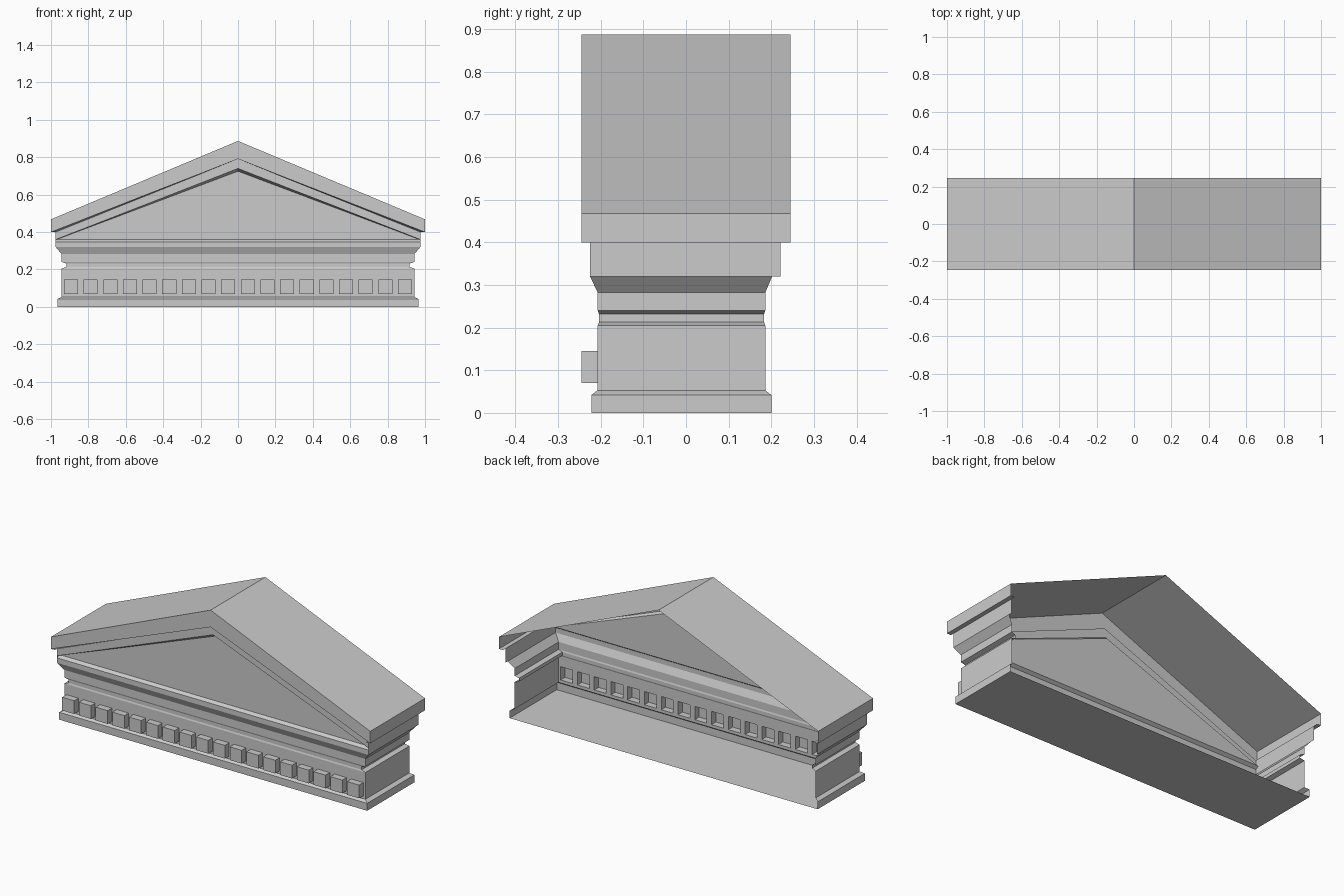
import bpy, bmesh
from mathutils import Vector

if "Cube" in bpy.data.objects:
    bpy.data.objects.remove(bpy.data.objects["Cube"])


def make_object(name, bm):
    bmesh.ops.remove_doubles(bm, verts=bm.verts, dist=0.0002)
    bmesh.ops.recalc_face_normals(bm, faces=bm.faces)
    mesh = bpy.data.meshes.new(name)
    bm.to_mesh(mesh)
    bm.free()
    obj = bpy.data.objects.new(name, mesh)
    bpy.context.collection.objects.link(obj)
    return obj


def loft(bm, paths, skip=()):
    """Join successive paths with quads, leaving out the (row, segment) pairs in skip."""
    rows = [[bm.verts.new(p) for p in path] for path in paths]
    for r, (a, b) in enumerate(zip(rows, rows[1:])):
        for s in range(len(a) - 1):
            if (r, s) not in skip:
                bm.faces.new((a[s], a[s + 1], b[s + 1], b[s]))


def u_path(x, front, back, z):
    return [(-x, back, z), (-x, front, z), (x, front, z), (x, back, z)]


def chevron(x, eave, apex, y):
    return [(-x, y, eave), (0, y, apex), (x, y, eave)]


# Entablature: moulding profile carried round the left, front and right (back is open)
profile = [
    (0.965, -0.222, 0.200, 0.000),
    (0.965, -0.222, 0.200, 0.042),
    (0.943, -0.207, 0.186, 0.053),
    (0.943, -0.207, 0.186, 0.205),
    (0.918, -0.204, 0.183, 0.213),
    (0.918, -0.204, 0.183, 0.232),
    (0.943, -0.207, 0.186, 0.240),
    (0.943, -0.207, 0.186, 0.282),
    (0.975, -0.225, 0.202, 0.320),
]
bm = bmesh.new()
loft(bm, [u_path(*p) for p in profile], skip={(2, 1)})
floor = u_path(*profile[0])
bm.faces.new([bm.verts.new(p) for p in floor])
make_object("entablature", bm)

# Frieze front: grid of panels with every dentil cell pushed outward as a hollow block
count, width, pitch = 18, 0.075, 0.105
xs = [-0.943]
for i in range(count):
    centre = (i - (count - 1) / 2) * pitch
    xs += [centre - width / 2, centre + width / 2]
xs.append(0.943)
bm = bmesh.new()
loft(bm, [[(x, -0.207, z) for x in xs] for z in (0.053, 0.07, 0.145, 0.205)])
bm.faces.ensure_lookup_table()
columns = len(xs) - 1
cells = [bm.faces[columns + i] for i in range(1, columns, 2)]
pushed = bmesh.ops.extrude_discrete_faces(bm, faces=cells)["faces"]
for face in pushed:
    bmesh.ops.translate(bm, verts=face.verts, vec=Vector((0, -0.038, 0)))
make_object("dentil_frieze", bm)

# Cornice: front fascia with a sloping top, and the two side walls up to the eaves
bm = bmesh.new()
loft(bm, [[(-0.975, y, z), (0.975, y, z)]
          for y, z in ((-0.225, 0.32), (-0.225, 0.348), (-0.207, 0.36))])
for s in (-1, 1):
    loft(bm, [[(s * 0.975, y, z) for y in (-0.225, 0.222)] for z in (0.32, 0.40)])
make_object("cornice", bm)

# Roof and gable: slopes, raking fascia, soffit, inner band, reveal and tympanum
bm = bmesh.new()
loft(bm, [
    chevron(1.000, 0.468, 0.887, 0.245),
    chevron(1.000, 0.468, 0.887, -0.245),
    chevron(1.000, 0.400, 0.791, -0.245),
    chevron(0.975, 0.400, 0.791, -0.225),
    chevron(0.975, 0.360, 0.740, -0.225),
    chevron(0.970, 0.360, 0.725, -0.207),
    chevron(0.970, 0.360, 0.360, -0.207),
])
# Eaves: side fascias and their soffits
for s in (-1, 1):
    loft(bm, [[(s * x, y, z) for y in (-0.245, 0.245)]
              for x, z in ((1, 0.468), (1, 0.40), (0.975, 0.40))])
make_object("roof_and_gable", bm)
